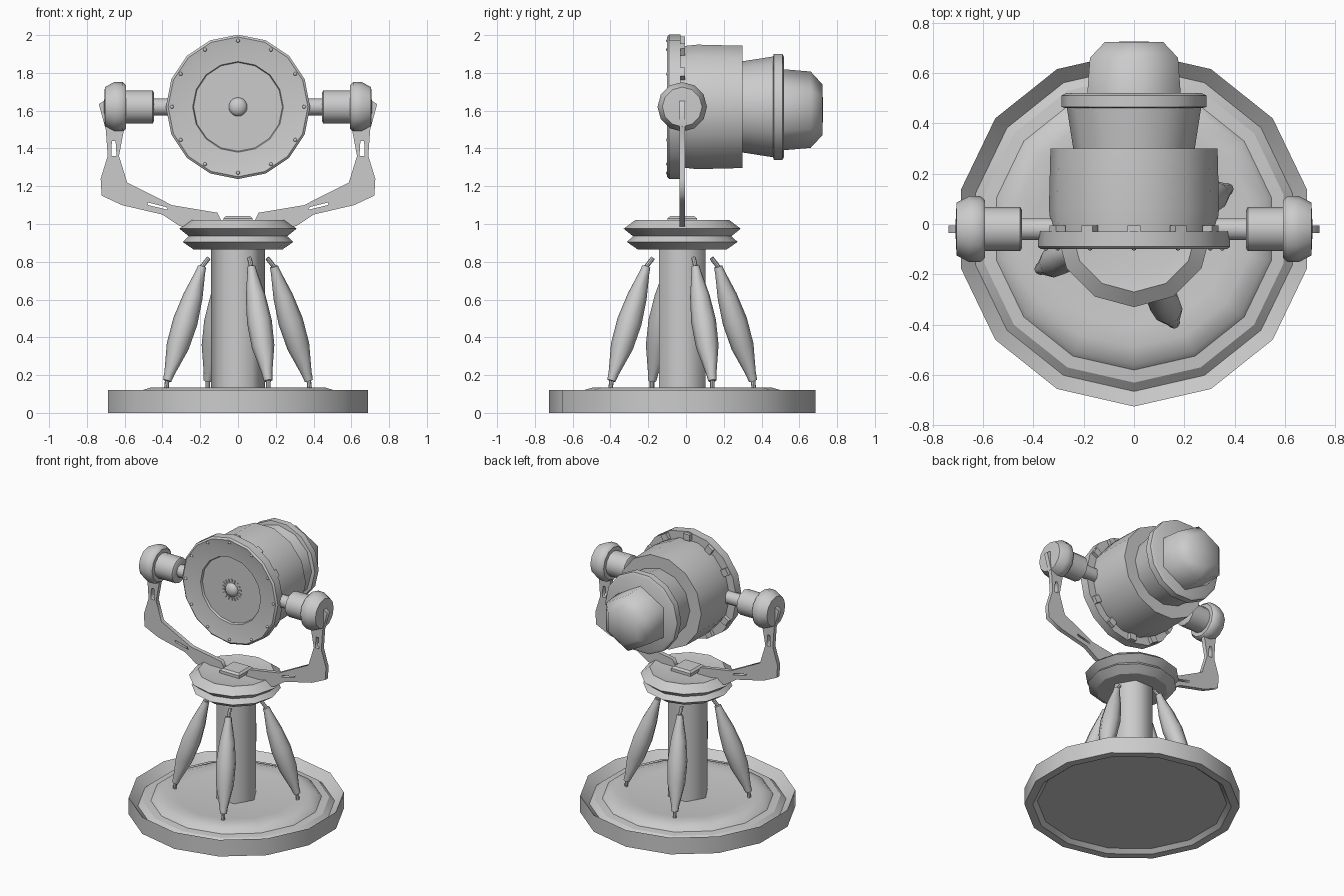
import bpy, bmesh, math
from mathutils import Vector, Matrix

if "Cube" in bpy.data.objects:
    bpy.data.objects.remove(bpy.data.objects["Cube"], do_unlink=True)

grey = bpy.data.materials.new("plain grey")
grey.use_nodes = True
grey.diffuse_color = (0.6, 0.6, 0.6, 1)
grey.node_tree.nodes["Principled BSDF"].inputs["Base Color"].default_value = (0.6, 0.6, 0.6, 1)

CY = -0.02          # y of the stand's axis
HZ = 1.62           # height of the tilt axis


def finish(name, bm, angle=35):
    bmesh.ops.recalc_face_normals(bm, faces=bm.faces)
    mesh = bpy.data.meshes.new(name)
    bm.to_mesh(mesh)
    bm.free()
    mesh.materials.append(grey)
    ob = bpy.data.objects.new(name, mesh)
    bpy.context.collection.objects.link(ob)
    bpy.ops.object.select_all(action='DESELECT')
    ob.select_set(True)
    bpy.context.view_layer.objects.active = ob
    bpy.ops.object.shade_smooth_by_angle(angle=math.radians(angle))
    return ob


def lathe(name, profile, sides, start, axis, turn=0.0, angle=35):
    """Revolve (radius, distance) points around an axis from start."""
    bm = bmesh.new()
    rings = []
    for r, h in profile:
        if r == 0:
            rings.append([bm.verts.new((0, 0, h))])
        else:
            steps = [turn + math.tau * i / sides for i in range(sides)]
            rings.append([bm.verts.new((r * math.cos(a), r * math.sin(a), h)) for a in steps])
    for a, b in zip(rings, rings[1:]):
        for i in range(sides):
            j = (i + 1) % sides
            quad = [a[i % len(a)], a[j % len(a)], b[j % len(b)], b[i % len(b)]]
            bm.faces.new(list(dict.fromkeys(quad)))
    for ring in (rings[0], rings[-1]):
        if len(ring) > 1:
            bm.faces.new(ring)
    rot = Vector((0, 0, 1)).rotation_difference(Vector(axis)).to_matrix().to_4x4()
    bm.transform(Matrix.Translation(start) @ rot)
    return finish(name, bm, angle)


def rod(name, a, b, r, sides=8):
    d = Vector(b) - Vector(a)
    return lathe(name, [(r, 0), (r, d.length)], sides, a, d.normalized())


def boxes(name, frames, size):
    bm = bmesh.new()
    for m in frames:
        bmesh.ops.create_cube(bm, size=1, matrix=m @ Matrix.Diagonal((*size, 1)))
    return finish(name, bm)


UP, BACK = (0, 0, 1), (0, 1, 0)
QUARTER = math.pi / 2

# Round base with a grooved rim and a raised ring
lathe("base", [(0, 0.025), (0.62, 0.025), (0.65, 0), (0.705, 0), (0.705, 0.12), (0.645, 0.06),
               (0.61, 0.09), (0.56, 0.095), (0.54, 0.115), (0.47, 0.135), (0.39, 0.125), (0, 0.12)],
      14, (0, CY, 0), UP, QUARTER)

# Hexagonal column
lathe("column", [(0.143, 0.11), (0.143, 0.9)], 6, (0, CY, 0), UP, 0, 62)

# Turntable made of two stacked rings
lathe("lower_ring", [(0, 0.865), (0.235, 0.865), (0.293, 0.905), (0.25, 0.945), (0, 0.945)],
      12, (0, CY, 0), UP)
lathe("upper_ring", [(0, 0.935), (0.26, 0.935), (0.31, 0.975), (0.25, 1.02), (0.2, 1.01), (0, 1.01)],
      12, (0, CY, 0), UP)
lathe("turntable_cap", [(0.11, 1.0), (0.11, 1.03), (0.09, 1.042)], 4,
      (0, CY, 0), UP, math.pi / 4)

# Four dampers around the column
for k in range(4):
    spin = Matrix.Translation((0, CY, 0)) @ Matrix.Rotation(k * QUARTER, 4, 'Z')
    foot, low, high, tip = (spin @ Vector(p) for p in (
        (0.16, -0.38, 0.12), (0.16, -0.375, 0.17), (0.07, -0.19, 0.775), (0.06, -0.155, 0.82)))
    axis = high - low
    shape = [(0.022, 0), (0.026, 0.04), (0.027, 0.06), (0.06, 0.3), (0.066, 0.52),
             (0.052, 0.74), (0.026, 0.95), (0.022, 1)]
    lathe(f"damper_{k + 1}", [(r, t * axis.length) for r, t in shape], 8, low,
          axis.normalized(), 0, 50)
    rod(f"damper_foot_{k + 1}", foot, low, 0.012)
    rod(f"damper_tip_{k + 1}", high, tip, 0.012)

# Yoke arms: thin plates with slots, and the tilt hubs
ARM = [(0.08, 1.0), (0.11, 1.06), (0.35, 1.10), (0.587, 1.22), (0.63, 1.36), (0.6, 1.52),
       (0.6, 1.65), (0.66, 1.68), (0.737, 1.635), (0.7, 1.5), (0.69, 1.36), (0.727, 1.24),
       (0.722, 1.15), (0.615, 1.1), (0.4, 1.05), (0.31, 0.99), (0.2, 0.965)]
SLOTS = [[(0.643, 1.36), (0.648, 1.44), (0.668, 1.44), (0.67, 1.36)],
         [(0.37, 1.075), (0.38, 1.09), (0.48, 1.115), (0.475, 1.1)]]
for side, s in (("left", 1), ("right", -1)):
    cu = bpy.data.curves.new(f"{side}_yoke_arm", 'CURVE')
    cu.dimensions, cu.fill_mode, cu.extrude = '2D', 'BOTH', 0.015
    for loop in [ARM] + SLOTS:
        sp = cu.splines.new('POLY')
        sp.points.add(len(loop) - 1)
        for p, (x, z) in zip(sp.points, loop):
            p.co = (s * x, z, 0, 1)
        sp.use_cyclic_u = True
    cu.materials.append(grey)
    arm = bpy.data.objects.new(f"{side}_yoke_arm", cu)
    arm.rotation_euler.x = QUARTER
    arm.location.y = CY
    bpy.context.collection.objects.link(arm)

    out, centre = (s, 0, 0), (0, CY, HZ)
    lathe(f"{side}_hub", [(0, 0.592), (0.115, 0.592), (0.131, 0.61), (0.131, 0.655), (0.105, 0.705),
                          (0, 0.71)], 12, centre, out, 0, 45)
    lathe(f"{side}_hub_barrel", [(0.075, 0.445), (0.088, 0.452), (0.088, 0.6)], 12, centre, out)
    lathe(f"{side}_pivot_pin", [(0.045, 0.3), (0.045, 0.45)], 10, centre, out, 0, 45)

# Lamp head, built front to back
HEAD = (0, 0, HZ)
lathe("front_flange", [(0, -0.07), (0.235, -0.07), (0.24, -0.085), (0.335, -0.093), (0.37, -0.1),
                       (0.382, -0.09), (0.382, -0.03), (0.33, -0.03)], 16, HEAD, BACK, 0, 40)
lathe("drum", [(0.325, -0.06), (0.338, 0.06), (0.332, 0.3), (0.2, 0.3)], 14, HEAD, BACK)
lathe("rear_drum", [(0.24, 0.29), (0.268, 0.47)], 12, HEAD, BACK)
lathe("rear_flange", [(0.27, 0.46), (0.288, 0.465), (0.288, 0.51), (0.27, 0.52)], 14, HEAD, BACK)
lathe("tail_cap", [(0.215, 0.51), (0.202, 0.66), (0.135, 0.722), (0, 0.726)], 6,
      (0, 0, 1.605), BACK, QUARTER, 62)

# Front details: centre knob, tick marks, rivets and rear clips


def around(n, r, y):
    return [Matrix.Translation((0, y, HZ)) @ Matrix.Rotation(math.tau * i / n, 4, 'Y')
            @ Matrix.Translation((0, 0, r)) for i in range(n)]


bm = bmesh.new()
bmesh.ops.create_uvsphere(bm, u_segments=16, v_segments=10, radius=0.05,
                          matrix=Matrix.Translation((0, -0.066, HZ)) @ Matrix.Diagonal((1, 0.7, 1, 1)))
finish("centre_knob", bm, 60)
boxes("tick_marks", around(18, 0.067, -0.071), (0.008, 0.012, 0.02))
bm = bmesh.new()
for m in around(12, 0.35, -0.096):
    bmesh.ops.create_uvsphere(bm, u_segments=8, v_segments=6, radius=0.01, matrix=m)
finish("rivets", bm, 60)
boxes("rear_clips", around(12, 0.35, -0.02), (0.05, 0.03, 0.045))
